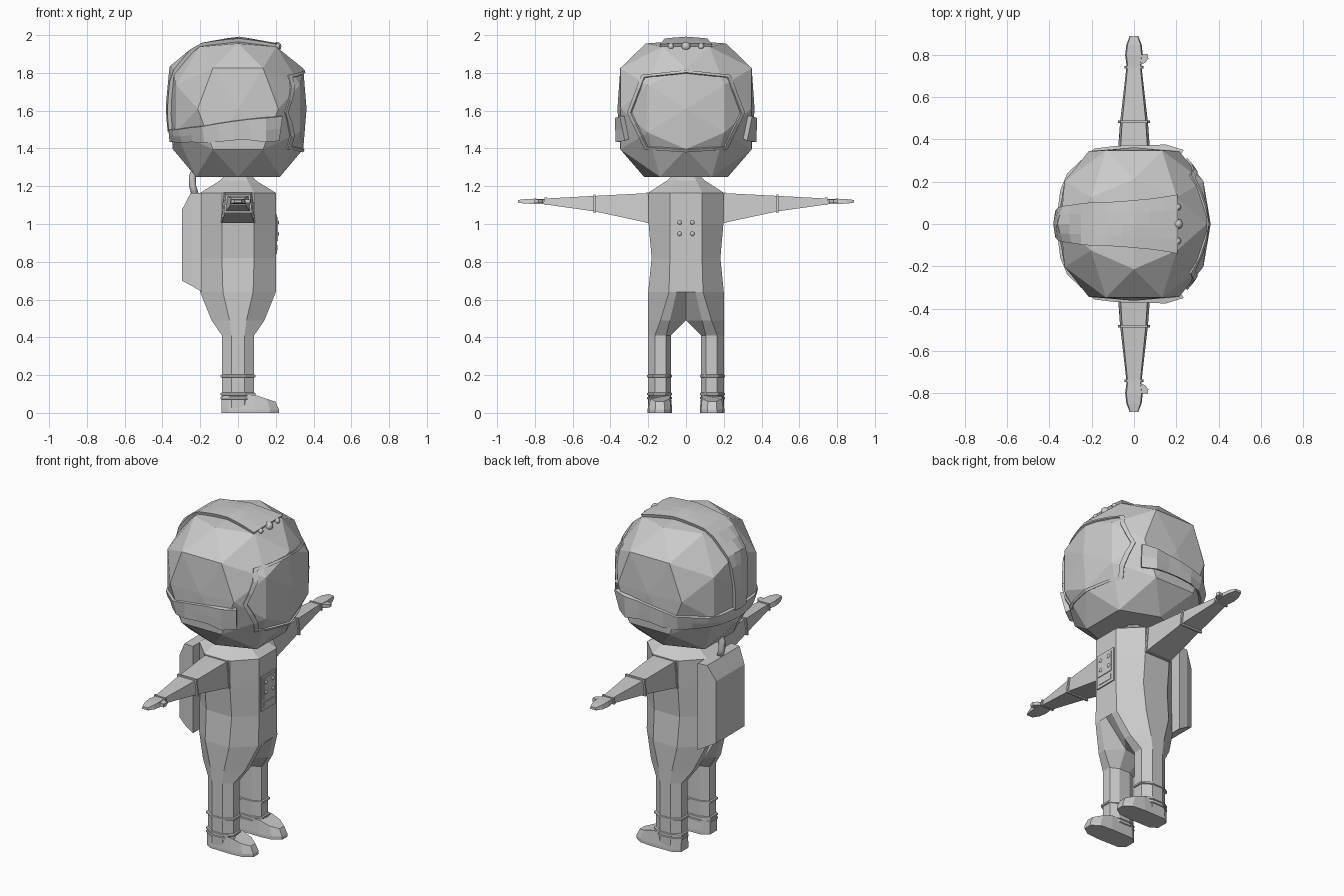
import bpy, bmesh, math
from mathutils import Vector
from mathutils.bvhtree import BVHTree

if "Cube" in bpy.data.objects:
    bpy.data.objects.remove(bpy.data.objects["Cube"])

grey = bpy.data.materials.new("suit_grey")
grey.diffuse_color = (0.6, 0.6, 0.6, 1)
grey.use_nodes = True
grey.node_tree.nodes["Principled BSDF"].inputs["Base Color"].default_value = grey.diffuse_color


def finish(name, bm, mirror=False, smooth=False):
    bmesh.ops.recalc_face_normals(bm, faces=bm.faces)
    me = bpy.data.meshes.new(name)
    bm.to_mesh(me)
    bm.free()
    me.materials.append(grey)
    ob = bpy.data.objects.new(name, me)
    bpy.context.collection.objects.link(ob)
    for p in me.polygons:
        p.use_smooth = smooth
    if mirror:
        m = ob.modifiers.new("mirror", 'MIRROR')
        m.use_axis = (False, True, False)
    return ob


def loft(name, rings, closed=False, caps=True, **kw):
    """Skin a list of equal-length point rings."""
    bm = bmesh.new()
    vs = [[bm.verts.new(p) for p in r] for r in rings]
    n = len(vs[0])
    for i in range(len(vs) if closed else len(vs) - 1):
        a, b = vs[i], vs[(i + 1) % len(vs)]
        for j in range(n):
            k = (j + 1) % n
            bm.faces.new((a[j], a[k], b[k], b[j]))
    if caps and not closed:
        bm.faces.new(vs[0])
        bm.faces.new(vs[-1])
    return finish(name, bm, **kw)


def ball(name, pos, r, **kw):
    bm = bmesh.new()
    bmesh.ops.create_uvsphere(bm, u_segments=10, v_segments=6, radius=r)
    bmesh.ops.translate(bm, verts=bm.verts, vec=pos)
    return finish(name, bm, smooth=True, **kw)


def box(name, lo, hi, **kw):
    def ring(z):
        return [(lo[0], lo[1], z), (hi[0], lo[1], z), (hi[0], hi[1], z), (lo[0], hi[1], z)]
    return loft(name, [ring(lo[2]), ring(hi[2])], **kw)


# ---- helmet: once-divided icosahedron with a flattened base
C = Vector((0, 0, 1.61))
phi = (1 + 5 ** 0.5) / 2
ico = []
for s in (1, -1):
    for t in (phi, -phi):
        ico += [Vector((s, t, 0)), Vector((0, s, t)), Vector((t, 0, s))]
mids = [(a + b) / 2 for i, a in enumerate(ico) for b in ico[i + 1:] if abs((a - b).length - 2) < 0.01]
bm = bmesh.new()
for p in ico + mids:
    bm.verts.new(p.normalized())
bmesh.ops.convex_hull(bm, input=bm.verts)
for v in bm.verts:
    d = v.co.copy()
    big = max(abs(c) for c in d)
    if d.z < -0.7:
        v.co = d * (0.36 / -d.z)
    elif big > 0.99:
        v.co = d * 0.363
    elif abs(d.y) > 0.8 and big < 0.82:
        v.co = d * 0.43
    else:
        v.co = d * 0.406
    v.co += C
tree = BVHTree.FromBMesh(bm)
finish("helmet", bm)


def on_helmet(p):
    d = (Vector(p) - C).normalized()
    return tree.ray_cast(C, d)[0], d


def ribbon(name, rows, lift, closed=False):
    """Raised strip following the helmet; each row lists points across it."""
    rings = []
    for i, row in enumerate(rows):
        hits = [on_helmet(p) for p in row]
        t = lift(i)
        rings.append([h + d * t for h, d in hits] + [h - d * 0.015 for h, d in reversed(hits)])
    return loft(name, rings, closed=closed)


# visor frame
outline = [(0, 1.81), (0.23, 1.785), (0.305, 1.59), (0.215, 1.40), (0, 1.385),
           (-0.215, 1.40), (-0.305, 1.59), (-0.23, 1.785)]
rows = []
for i, (y0, z0) in enumerate(outline):
    y1, z1 = outline[(i + 1) % len(outline)]
    for f in (0, 0.33, 0.67):
        y, z = y0 + (y1 - y0) * f, z0 + (z1 - z0) * f
        row = []
        for s in (1, 0.94):
            hit = tree.ray_cast(Vector((1, y * s, 1.6 + (z - 1.6) * s)), Vector((-1, 0, 0)))[0]
            row.append(hit)
        rows.append(row)
ribbon("visor_frame", rows, lambda i: 0.010, closed=True)

# side band running from ear to ear around the back
rows = []
N = 20
for i in range(N + 1):
    a = math.radians(56 + 248 * i / N)
    x, y = 0.38 * math.cos(a), 0.38 * math.sin(a)
    f = (x + 0.38) / 0.6
    lo, hi = 1.425 + 0.02 * f, 1.495 + 0.08 * f
    rows.append([(x, y, lo), (x, y, (lo + hi) / 2), (x, y, hi)])
ribbon("helmet_side_band", rows, lambda i: 0.028 if i in (0, 1, N - 1, N) else 0.015)

# strap over the crown
rows = []
N = 14
for i in range(N + 1):
    a = math.radians(59 + 139 * i / N)
    w = 0.13 - 0.08 * i / N
    rows.append([C + Vector((0.37 * math.cos(a), s * w, 0.37 * math.sin(a))) for s in (-1, -0.5, 0, 0.5, 1)])
ribbon("helmet_top_strap", rows, lambda i: 0.02)

# lamps at the front of the strap
ball("centre_lamp", (0.207, 0, 1.94), 0.024)
ball("side_lamp", (0.207, 0.08, 1.94), 0.016, mirror=True)

# ---- body: half section lofted from ankle to neck, mirrored
body = [  # z, depth, inner x, outer x, inner y, y1, y2, outer y
    (0.02, 0.085, 0.035, 0.035, 0.08, 0.105, 0.165, 0.2),
    (0.41, 0.085, 0.035, 0.035, 0.08, 0.105, 0.165, 0.2),
    (0.49, 0.14, 0.06, 0.045, 0.0, 0.085, 0.135, 0.2),
    (0.64, 0.2, 0.2, 0.08, 0.0, 0.05, 0.09, 0.2),
    (0.82, 0.2, 0.2, 0.085, 0.0, 0.04, 0.085, 0.182),
    (1.0, 0.2, 0.2, 0.085, 0.0, 0.04, 0.085, 0.198),
    (1.165, 0.2, 0.2, 0.085, 0.0, 0.04, 0.085, 0.2),
    (1.23, 0.095, 0.095, 0.05, 0.0, 0.03, 0.055, 0.1),
    (1.27, 0.06, 0.06, 0.03, 0.0, 0.02, 0.03, 0.06)]
loft("suit_body", [[(xi, yi, z), (X, y1, z), (X, y2, z), (xo, yo, z),
                    (-xo, yo, z), (-X, y2, z), (-X, y1, z), (-xi, yi, z)]
                   for z, X, xi, xo, yi, y1, y2, yo in body], mirror=True, caps=False)


def leg_ring(z, g):
    pts = [(0.035, -0.06), (0.085, -0.03), (0.085, 0.03), (0.035, 0.06)]
    pts += [(-x, y) for x, y in reversed(pts)]
    return [(x * g, 0.14 + y * g, z) for x, y in pts]


for name, z in (("ankle_ring", 0.195), ("boot_cuff", 0.1), ("boot_lower_cuff", 0.078)):
    loft(name, [leg_ring(z - 0.008, 1), leg_ring(z - 0.005, 1.09),
                leg_ring(z + 0.005, 1.09), leg_ring(z + 0.008, 1)], mirror=True)

# boots
plan = [(-0.088, 0.035), (-0.05, 0.062), (0.09, 0.065), (0.17, 0.058), (0.217, 0.025)]


def boot_ring(top, g, dz=0.0):
    pts = [(x, w) for x, w in plan] + [(x, -w) for x, w in reversed(plan)]
    out = []
    for x, w in pts:
        z = dz if not top else (0.095 if x < 0.1 else 0.075 if x < 0.2 else 0.06)
        out.append((x - (0.02 if top and x > 0.15 else 0), 0.138 + w * g, z))
    return out


loft("boot", [boot_ring(0, 1), boot_ring(0, 1, 0.018), boot_ring(1, 0.88)], mirror=True)


# ---- arms and hands
def arm_ring(y, w, lo, hi):
    return [(-w, y, lo), (w, y, lo), (w * 0.85, y, hi), (-w * 0.85, y, hi)]


loft("sleeve", [arm_ring(0.17, 0.088, 1.0, 1.165), arm_ring(0.21, 0.086, 1.008, 1.163),
                arm_ring(0.48, 0.066, 1.066, 1.149), arm_ring(0.74, 0.036, 1.103, 1.135)], mirror=True)
for name, y, w, lo, hi in (("elbow_ring", 0.485, 0.075, 1.058, 1.157),
                           ("wrist_ring", 0.742, 0.044, 1.1, 1.139),
                           ("shoulder_ring", 0.207, 0.09, 1.004, 1.168)):
    loft(name, [arm_ring(y - 0.006, w, lo, hi), arm_ring(y + 0.006, w, lo, hi)], mirror=True)
loft("hand", [arm_ring(0.74, 0.034, 1.107, 1.132), arm_ring(0.80, 0.042, 1.106, 1.134),
              arm_ring(0.85, 0.036, 1.108, 1.132), arm_ring(0.89, 0.02, 1.113, 1.127)], mirror=True)
loft("thumb", [[(0.02, 0.752, z), (0.052, 0.762, z), (0.068, 0.782, z), (0.064, 0.805, z), (0.03, 0.80, z)]
               for z in (1.110, 1.130)], mirror=True)

# ---- backpack: tapering slab with bevelled outer face
loft("backpack", [[(-0.19, -0.16, 0.64), (-0.19, 0.16, 0.64), (-0.19, 0.16, 1.165), (-0.19, -0.16, 1.165)],
                  [(-0.25, -0.155, 0.675), (-0.25, 0.155, 0.675), (-0.25, 0.155, 1.165), (-0.25, -0.155, 1.165)],
                  [(-0.297, -0.135, 0.70), (-0.297, 0.135, 0.70), (-0.297, 0.135, 1.075), (-0.297, -0.135, 1.075)]])

# air hose between backpack and helmet
path = [(-0.225, 1.15), (-0.24, 1.20), (-0.242, 1.25), (-0.225, 1.29), (-0.20, 1.33)]
rings = []
for i, (x, z) in enumerate(path):
    a, b = path[max(i - 1, 0)], path[min(i + 1, len(path) - 1)]
    t = Vector((b[0] - a[0], 0, b[1] - a[1])).normalized()
    n = Vector((t.z, 0, -t.x))
    rings.append([Vector((x, 0, z)) + 0.019 * (n * math.cos(k * math.pi / 4)
                  + Vector((0, 1, 0)) * math.sin(k * math.pi / 4)) for k in range(8)])
loft("air_hose", rings, smooth=True)

# ---- chest control panel
box("chest_panel", (0.19, -0.07, 0.842), (0.207, 0.07, 1.05))
box("panel_plate", (0.2, -0.055, 0.91), (0.211, 0.055, 1.035))
box("panel_lower_slot", (0.2, -0.05, 0.86), (0.21, 0.05, 0.89))
for z in (0.948, 1.008):
    ball("panel_knob", (0.206, 0.034, z), 0.013, mirror=True)
